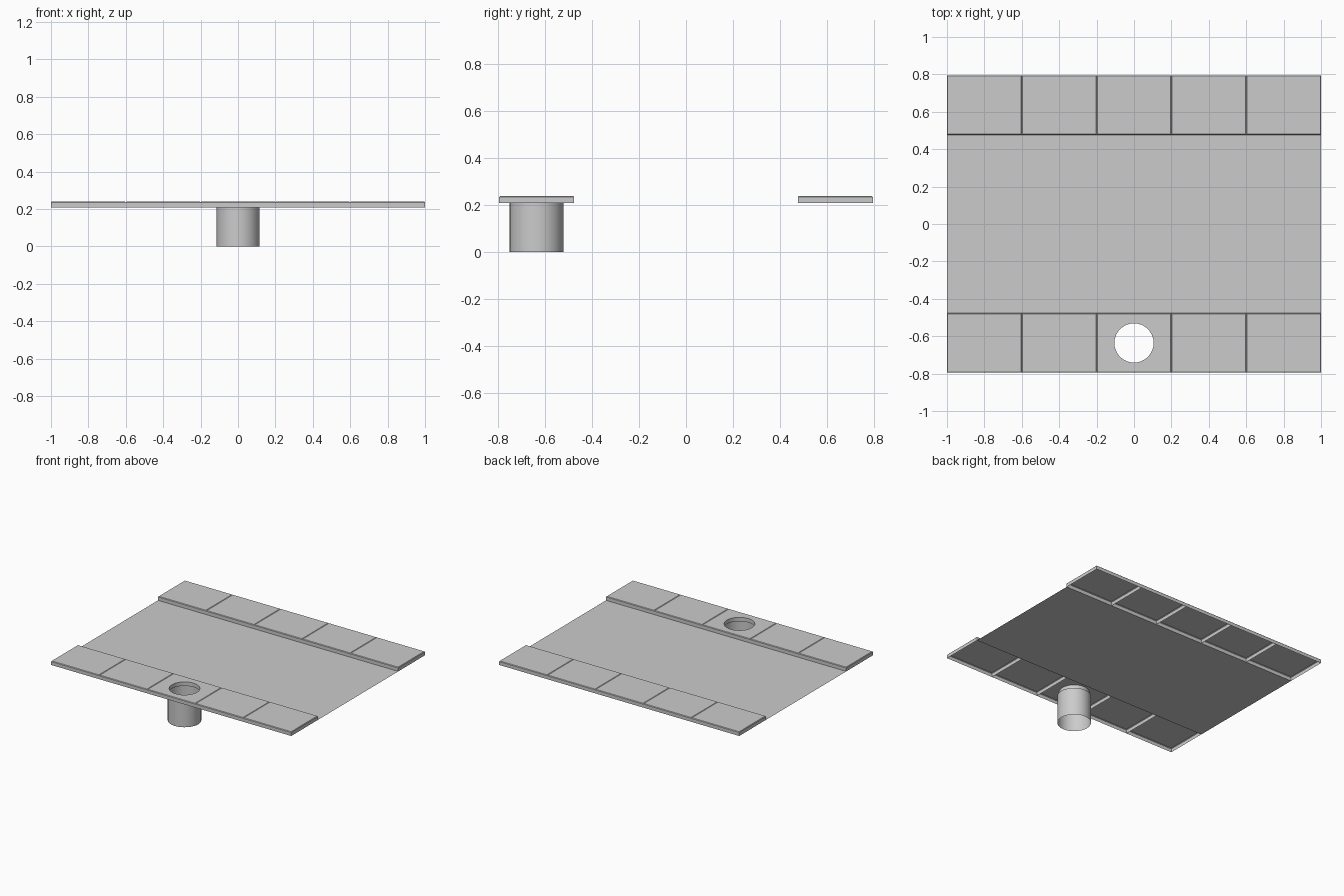
import bpy, bmesh, math

if "Cube" in bpy.data.objects:
    bpy.data.objects.remove(bpy.data.objects["Cube"])

Z0, Z1 = 0.209, 0.239        # road level and pavement top
Y_IN, Y_OUT = 0.477, 0.795   # pavement strip limits
CH = 0.004                   # slab edge chamfer
HOLE_R, SHAFT_R, SEG = 0.105, 0.115, 32
YC = (Y_IN + Y_OUT) / 2


def finish(bm, name):
    mesh = bpy.data.meshes.new(name)
    bm.to_mesh(mesh)
    bm.free()
    ob = bpy.data.objects.new(name, mesh)
    bpy.context.collection.objects.link(ob)
    return ob


def rect(bm, cx, cy, hx, hy, z):
    return [bm.verts.new((cx + sx * hx, cy + sy * hy, z))
            for sx, sy in ((-1, -1), (1, -1), (1, 1), (-1, 1))]


def ring(bm, cx, cy, r, z):
    return [bm.verts.new((cx + r * math.cos(2 * math.pi * i / SEG),
                          cy + r * math.sin(2 * math.pi * i / SEG), z))
            for i in range(SEG)]


def bridge(bm, a, b):
    n = len(a)
    for i in range(n):
        j = (i + 1) % n
        bm.faces.new((a[i], a[j], b[j], b[i]))


def loop_edges(bm, loop):
    out = []
    for i, v in enumerate(loop):
        w = loop[(i + 1) % len(loop)]
        out.append(bm.edges.get((v, w)) or bm.edges.new((v, w)))
    return out


def slab(name, cx, cy, hole=False):
    """Chamfered paving slab, open underneath, optionally with a round hole."""
    bm = bmesh.new()
    hx, hy = 0.2, (Y_OUT - Y_IN) / 2
    low = rect(bm, cx, cy, hx, hy, Z0)
    mid = rect(bm, cx, cy, hx, hy, Z1 - CH)
    top = rect(bm, cx, cy, hx - CH, hy - CH, Z1)
    bridge(bm, low, mid)
    bridge(bm, mid, top)
    if hole:
        rim = ring(bm, cx, cy, HOLE_R, Z1)
        res = bmesh.ops.triangle_fill(
            bm, edges=loop_edges(bm, top) + loop_edges(bm, rim),
            use_beauty=True, normal=(0, 0, 1))
        for f in res["geom"]:
            if isinstance(f, bmesh.types.BMFace):
                f.normal_update()
                if f.normal.z < 0:
                    f.normal_flip()
    else:
        bm.faces.new(top)
    return finish(bm, name)


# Road surface
bm = bmesh.new()
bm.faces.new(rect(bm, 0, 0, 1, Y_IN, Z0))
finish(bm, "road_surface")

# Two rows of five slabs; the middle front slab has the drain opening
for row, side in (("front", -1), ("back", 1)):
    for i in range(5):
        slab(f"{row}_slab_{i + 1}", -0.8 + 0.4 * i, side * YC,
             hole=(side < 0 and i == 2))

# Drain shaft: lip through the slab, small ledge, open tube to the ground
bm = bmesh.new()
loops = [ring(bm, 0, -YC, r, z) for r, z in
         ((SHAFT_R, 0), (SHAFT_R, Z0), (HOLE_R, Z0), (HOLE_R, Z1))]
for a, b in zip(loops, loops[1:]):
    bridge(bm, a, b)
shaft = finish(bm, "drain_shaft")
bpy.context.view_layer.objects.active = shaft
shaft.select_set(True)
bpy.ops.object.shade_smooth_by_angle(angle=math.radians(30))
